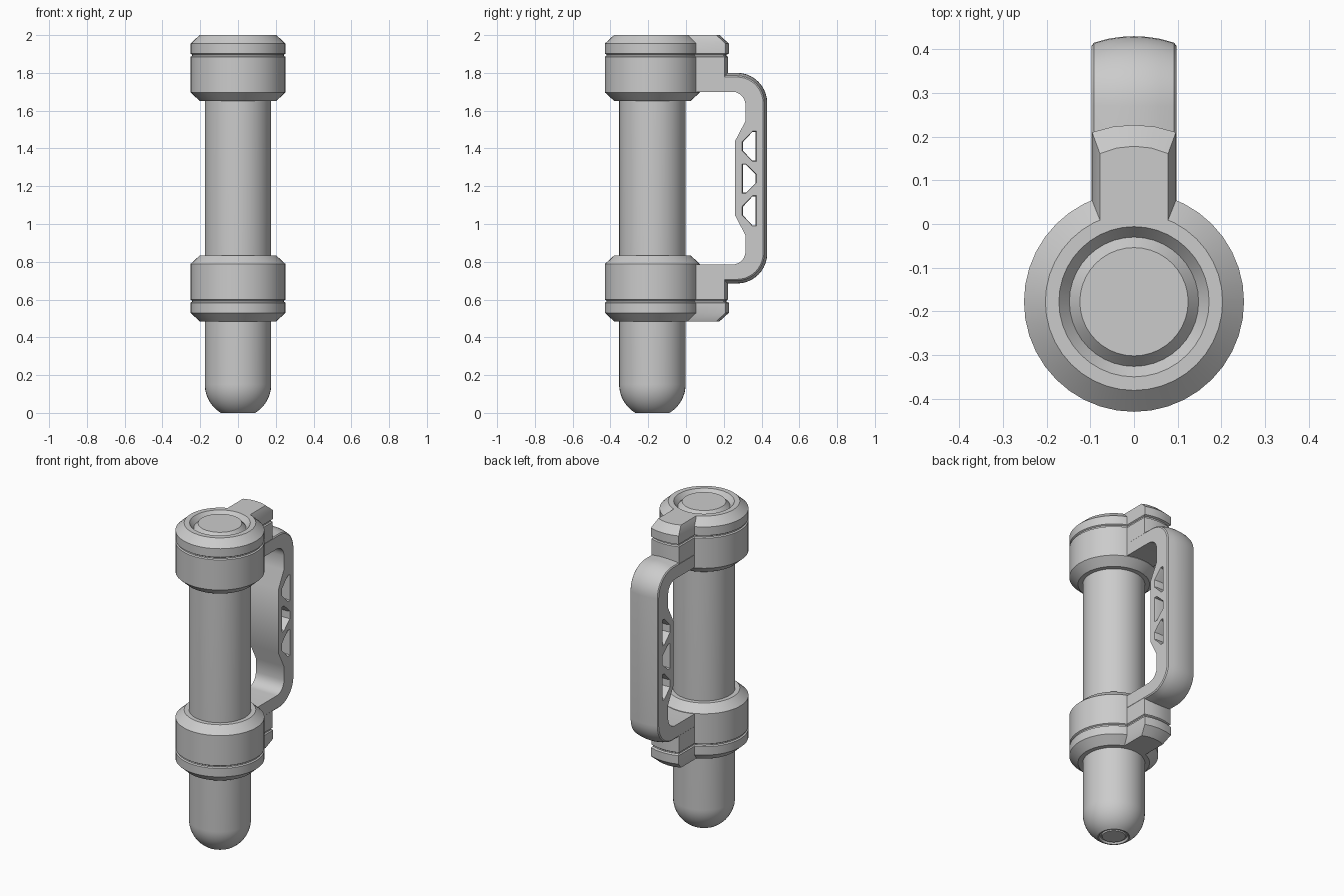
import bpy, bmesh
from math import sin, cos, pi, radians

if "Cube" in bpy.data.objects:
    bpy.data.objects.remove(bpy.data.objects["Cube"])

AXIS_Y = -0.178      # axis of the tube
MID = 1.2425         # mirror height between the two collars
SEG = 40


def loft(name, rings, smooth=30):
    """Skin a list of equal-length closed rings and cap both ends."""
    bm = bmesh.new()
    vs = [[bm.verts.new(p) for p in r] for r in rings]
    n = len(rings[0])
    for a, b in zip(vs, vs[1:]):
        for i in range(n):
            j = (i + 1) % n
            bm.faces.new((a[i], a[j], b[j], b[i]))
    bm.faces.new(vs[0])
    bm.faces.new(vs[-1])
    bmesh.ops.recalc_face_normals(bm, faces=bm.faces)
    me = bpy.data.meshes.new(name)
    bm.to_mesh(me)
    bm.free()
    ob = bpy.data.objects.new(name, me)
    bpy.context.collection.objects.link(ob)
    shade(ob, smooth)
    return ob


def shade(ob, angle=30):
    bpy.ops.object.select_all(action='DESELECT')
    ob.select_set(True)
    bpy.context.view_layer.objects.active = ob
    bpy.ops.object.shade_smooth_by_angle(angle=radians(angle))


def lathe(name, profile):
    return loft(name, [[(r * cos(2 * pi * i / SEG), AXIS_Y + r * sin(2 * pi * i / SEG), z)
                        for i in range(SEG)] for r, z in profile])


def flip(z, lower):
    return 2 * MID - z if lower else z


# Tube with domed, flattened bottom and a shallow ring groove in its end
R = 0.176
dome = [(R * sin(radians(a)), 0.151 - R * cos(radians(a))) for a in range(31, 91, 6)]
lathe("tube", [(0.066, 0.004), (0.07, 0.012), (0.078, 0.012), (0.084, 0.001)]
      + dome + [(R, 0.151), (R, 1.75)])

# Collars: chamfered bands with a thin groove
band = [(0.17, 1.652), (0.203, 1.652), (0.252, 1.697), (0.252, 1.885), (0.244, 1.89),
        (0.244, 1.897), (0.252, 1.902), (0.252, 1.955), (0.203, 2.0)]
lathe("upper_collar", band + [(0.172, 2.0), (0.148, 1.97), (0.124, 1.998)])
lathe("lower_collar", [(r, flip(z, True)) for r, z in band + [(0.17, 2.0)]])


# Lugs behind the collars, groove carried around them
def lug_ring(w, y, z):
    return [(-w, -0.02, z), (-w, y - 0.017, z), (-w / 2, y - 0.004, z), (0, y, z),
            (w / 2, y - 0.004, z), (w, y - 0.017, z), (w, -0.02, z), (0, 0.0, z)]


levels = [(0.096, 0.222, 1.75), (0.096, 0.222, 1.885), (0.089, 0.215, 1.89),
          (0.089, 0.215, 1.897), (0.096, 0.227, 1.902), (0.096, 0.227, 1.955),
          (0.078, 0.178, 2.0)]
for side in ("upper", "lower"):
    loft(side + "_lug", [lug_ring(w, y, flip(z, side == "lower")) for w, y, z in levels])


# Handle: C-shaped profile swept across x, crowned on its outer side
def arc(cy, cz, r, n=10):
    return [(cy + r * sin(pi / 2 * i / n), cz + r * cos(pi / 2 * i / n)) for i in range(n + 1)]


def handle_ring(x, d):
    outer = [(0.03, 1.80 - d)] + arc(0.27, 1.64, 0.16 - d)
    inner = [(0.03, 1.70)] + arc(0.245, 1.63, 0.07, 6) + [(0.315, 1.545), (0.26, 1.44)]

    def mirrored(pts):
        return [(y, flip(z, True)) for y, z in reversed(pts)]
    loop = outer + mirrored(outer) + inner_back(inner, mirrored)
    return [(x, y, z) for y, z in loop]


def inner_back(inner, mirrored):
    return list(reversed(mirrored(inner))) + list(reversed(inner))


crown = [(-0.097, 0.022), (-0.092, 0.015), (-0.06, 0.006), (-0.03, 0.0015), (0, 0)]
crown += [(-x, d) for x, d in reversed(crown[:-1])]
handle = loft("handle", [handle_ring(x, d) for x, d in crown])

# Three truss windows through the handle, with flared lips
end = [(0.369, 0.076), (0.351, 0.076), (0.301, 0.022),
       (0.301, -0.022), (0.351, -0.076), (0.369, -0.076)]
middle = [(0.301, 0.074), (0.318, 0.074), (0.369, 0.022),
          (0.369, -0.022), (0.318, -0.074), (0.301, -0.074)]
flare = [(-0.11, 1.26), (-0.085, 1), (0.085, 1), (0.11, 1.26)]
for pts, zc in ((end, 1.411), (middle, 1.24), (end, 1.069)):
    cutter = loft("window_cutter", [[(x, 0.338 + (y - 0.338) * s, zc + z * (1 + (s - 1) * 0.5))
                                     for y, z in pts] for x, s in flare])
    cutter.hide_render = True
    mod = handle.modifiers.new("window", 'BOOLEAN')
    mod.operation, mod.solver, mod.object = 'DIFFERENCE', 'EXACT', cutter
    bpy.context.view_layer.objects.active = handle
    bpy.ops.object.modifier_apply(modifier=mod.name)
    bpy.data.objects.remove(cutter)
shade(handle)
